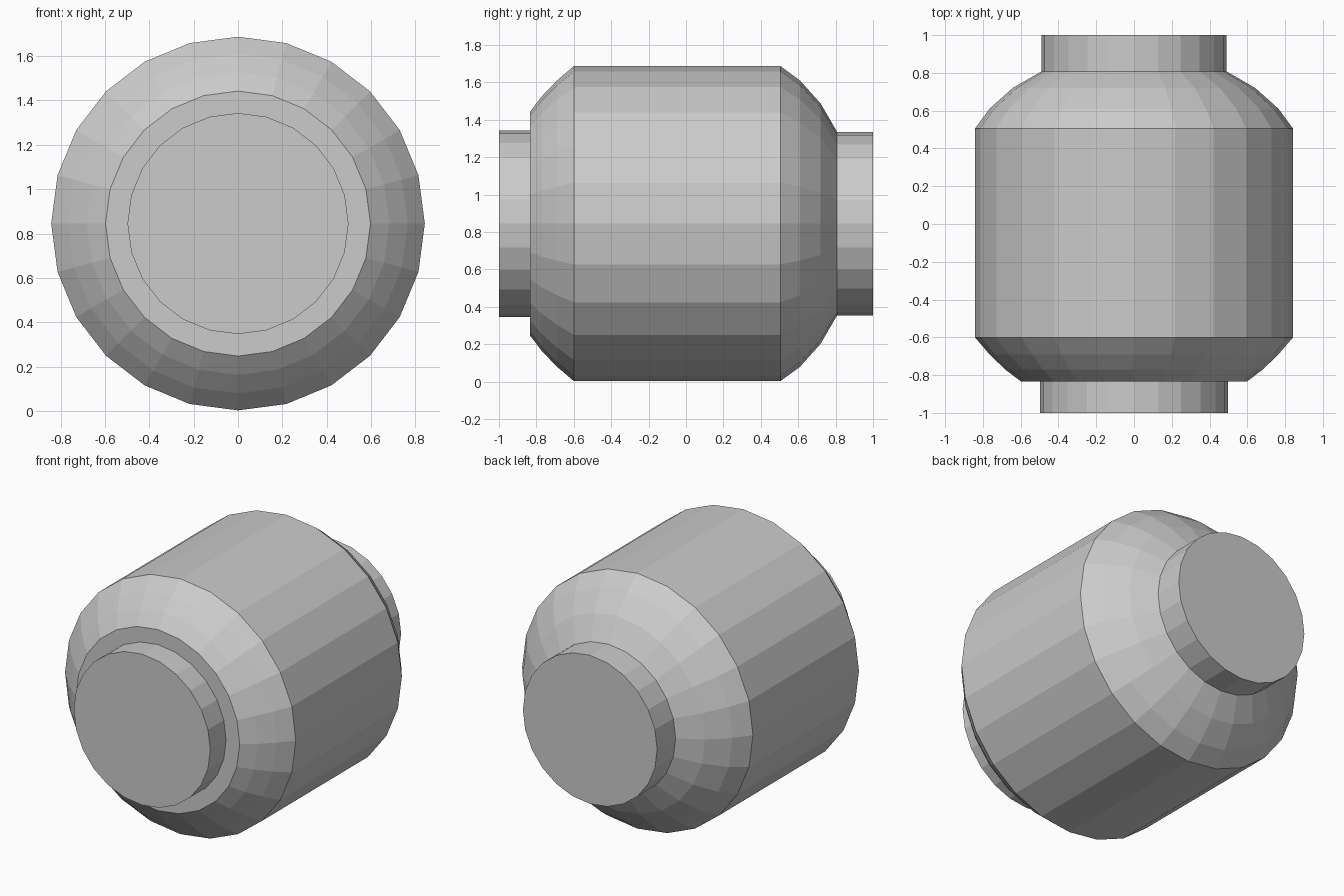
import bpy, bmesh, math

if "Cube" in bpy.data.objects:
    bpy.data.objects.remove(bpy.data.objects["Cube"])

SIDES = 24
AXIS_Z = 0.845


def lathe(name, profile, cap_first=False, cap_last=False):
    """Revolve (y, radius) points about the y axis, with a vertex at the top."""
    bm = bmesh.new()
    rings = []
    for y, r in profile:
        angles = [math.tau * i / SIDES for i in range(SIDES)]
        rings.append([bm.verts.new((r * math.sin(a), y, AXIS_Z + r * math.cos(a)))
                      for a in angles])
    for a, b in zip(rings, rings[1:]):
        for i in range(SIDES):
            j = (i + 1) % SIDES
            bm.faces.new((a[i], a[j], b[j], b[i]))
    if cap_first:
        bm.faces.new(rings[0])
    if cap_last:
        bm.faces.new(rings[-1])
    bmesh.ops.recalc_face_normals(bm, faces=bm.faces[:])
    # Keep normals facing away from the axis
    face = bm.faces[0]
    c = face.calc_center_median()
    if face.normal.x * c.x + face.normal.z * (c.z - AXIS_Z) < 0:
        bmesh.ops.reverse_faces(bm, faces=bm.faces[:])
    mesh = bpy.data.meshes.new(name)
    bm.to_mesh(mesh)
    bm.free()
    obj = bpy.data.objects.new(name, mesh)
    bpy.context.collection.objects.link(obj)
    return obj


# Barrel with its two slightly domed shoulders
lathe("barrel", [(-0.6, 0.842), (0.505, 0.842)])
lathe("front_shoulder", [(-0.6, 0.842), (-0.69, 0.765), (-0.77, 0.682), (-0.835, 0.597)])
lathe("rear_shoulder", [(0.505, 0.842), (0.61, 0.765), (0.72, 0.642), (0.808, 0.49)])

# Flat ring around the front neck
lathe("front_rim", [(-0.835, 0.597), (-0.8351, 0.498)])

# End necks
lathe("front_neck", [(-0.835, 0.498), (-1.0, 0.498)], cap_last=True)
lathe("rear_neck", [(0.808, 0.49), (1.0, 0.49)], cap_last=True)
